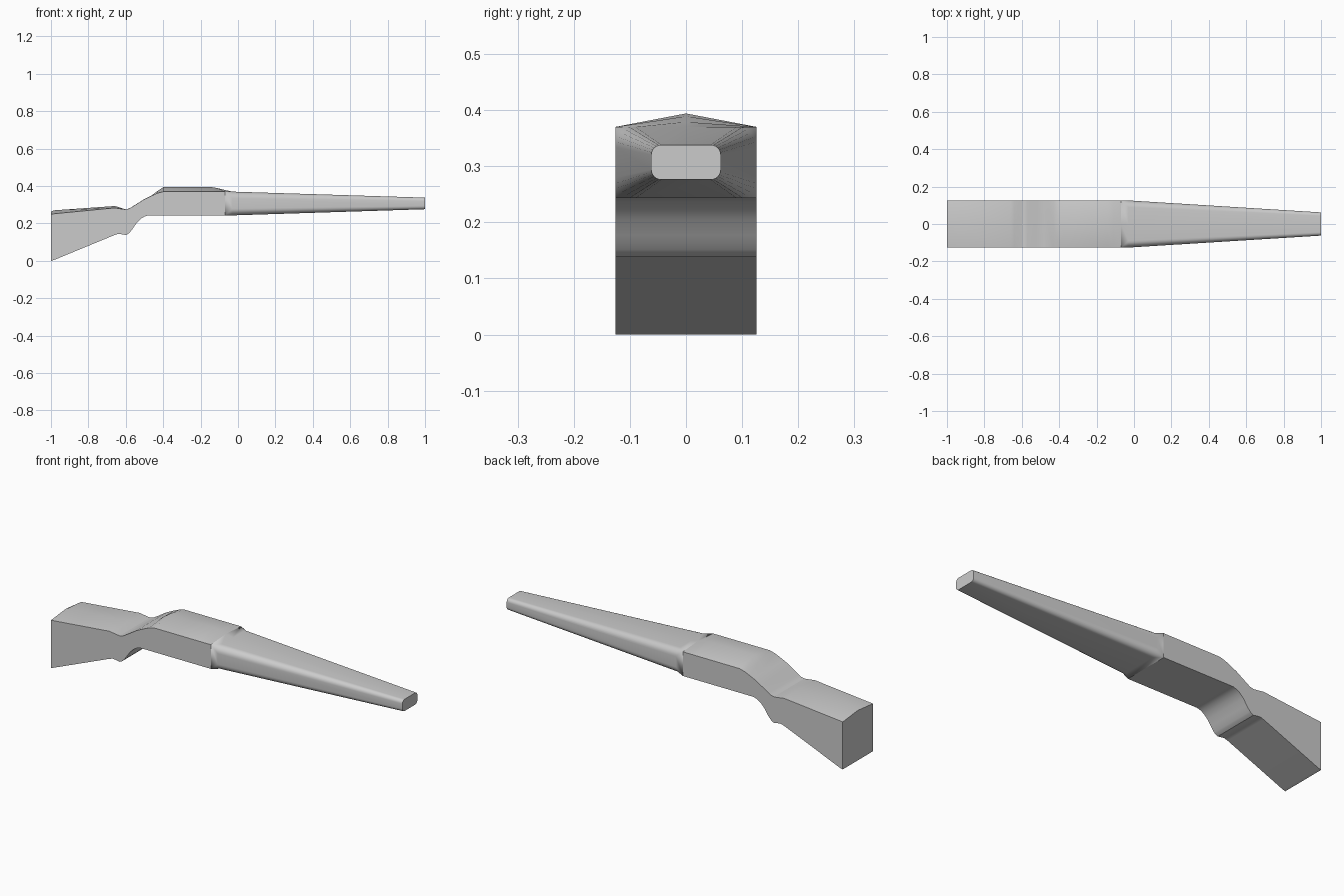
import bpy, bmesh, math

if "Cube" in bpy.data.objects:
    bpy.data.objects.remove(bpy.data.objects["Cube"])

W = 0.126  # half width of the stock


def loft(name, rings, cap_start, cap_end, angle):
    bm = bmesh.new()
    loops = [[bm.verts.new(p) for p in ring] for ring in rings]
    n = len(loops[0])
    for a, b in zip(loops, loops[1:]):
        for i in range(n):
            j = (i + 1) % n
            bm.faces.new((a[i], a[j], b[j], b[i]))
    if cap_start:
        bm.faces.new(loops[0][::-1])
    if cap_end:
        bm.faces.new(loops[-1])
    bmesh.ops.remove_doubles(bm, verts=bm.verts, dist=0.0003)
    bmesh.ops.recalc_face_normals(bm, faces=bm.faces)
    mesh = bpy.data.meshes.new(name)
    bm.to_mesh(mesh)
    bm.free()
    ob = bpy.data.objects.new(name, mesh)
    bpy.context.collection.objects.link(ob)
    bpy.ops.object.select_all(action='DESELECT')
    ob.select_set(True)
    bpy.context.view_layer.objects.active = ob
    bpy.ops.object.shade_smooth_by_angle(angle=math.radians(angle))
    return ob


def interp(points, x):
    for (x0, z0), (x1, z1) in zip(points, points[1:]):
        if x <= x1:
            return z0 + (z1 - z0) * (x - x0) / (x1 - x0)
    return points[-1][1]


# Side-view outlines of the stock: underside, upper side edges and centre ridge
bottom = [(-1, 0), (-0.985, 0.004), (-0.66, 0.138), (-0.64, 0.144), (-0.62, 0.142),
          (-0.60, 0.138), (-0.585, 0.146), (-0.57, 0.162), (-0.54, 0.205),
          (-0.52, 0.225), (-0.50, 0.237), (-0.48, 0.243), (-0.07, 0.243)]
edge = [(-1, 0.25), (-0.66, 0.283), (-0.62, 0.277), (-0.60, 0.275), (-0.58, 0.28),
        (-0.56, 0.292), (-0.50, 0.33), (-0.46, 0.349), (-0.43, 0.362),
        (-0.40, 0.370), (-0.07, 0.370)]
ridge = [(-1, 0.263), (-0.985, 0.27), (-0.66, 0.293), (-0.64, 0.288), (-0.60, 0.275),
         (-0.58, 0.281), (-0.56, 0.293), (-0.50, 0.331), (-0.46, 0.351),
         (-0.43, 0.374), (-0.40, 0.394), (-0.14, 0.394), (-0.11, 0.389), (-0.07, 0.379)]

# Stock and receiver: peaked box section swept along the outlines
rings = []
for x in sorted({p[0] for p in bottom + edge + ridge}):
    b, e, r = interp(bottom, x), interp(edge, x), interp(ridge, x)
    rings.append([(x, -W, b), (x, W, b), (x, W, e), (x, 0, r), (x, -W, e)])
loft("stock", rings, True, False, 25)


def rounded_ring(x, half, z0, z1, peak, rad, steps=6):
    ring = []
    corners = [(-1, z0 + rad, 180), (1, z0 + rad, 270), (1, z1 - rad, 0), (-1, z1 - rad, 90)]
    for k, (s, cz, start) in enumerate(corners):
        if k == 3:
            ring.append((x, 0, peak))
        for i in range(steps + 1):
            a = math.radians(start + 90 * i / steps)
            ring.append((x, s * (half - rad) + rad * math.cos(a), cz + rad * math.sin(a)))
    return ring


# Tapering fore-end with rounded corners that blend out of the square receiver
loft("fore_end", [
    rounded_ring(-0.07, W, 0.243, 0.370, 0.379, 0.00001),
    rounded_ring(-0.03, W, 0.243, 0.370, 0.370, 0.036),
    rounded_ring(1.0, 0.062, 0.276, 0.338, 0.338, 0.018),
], False, True, 30)
